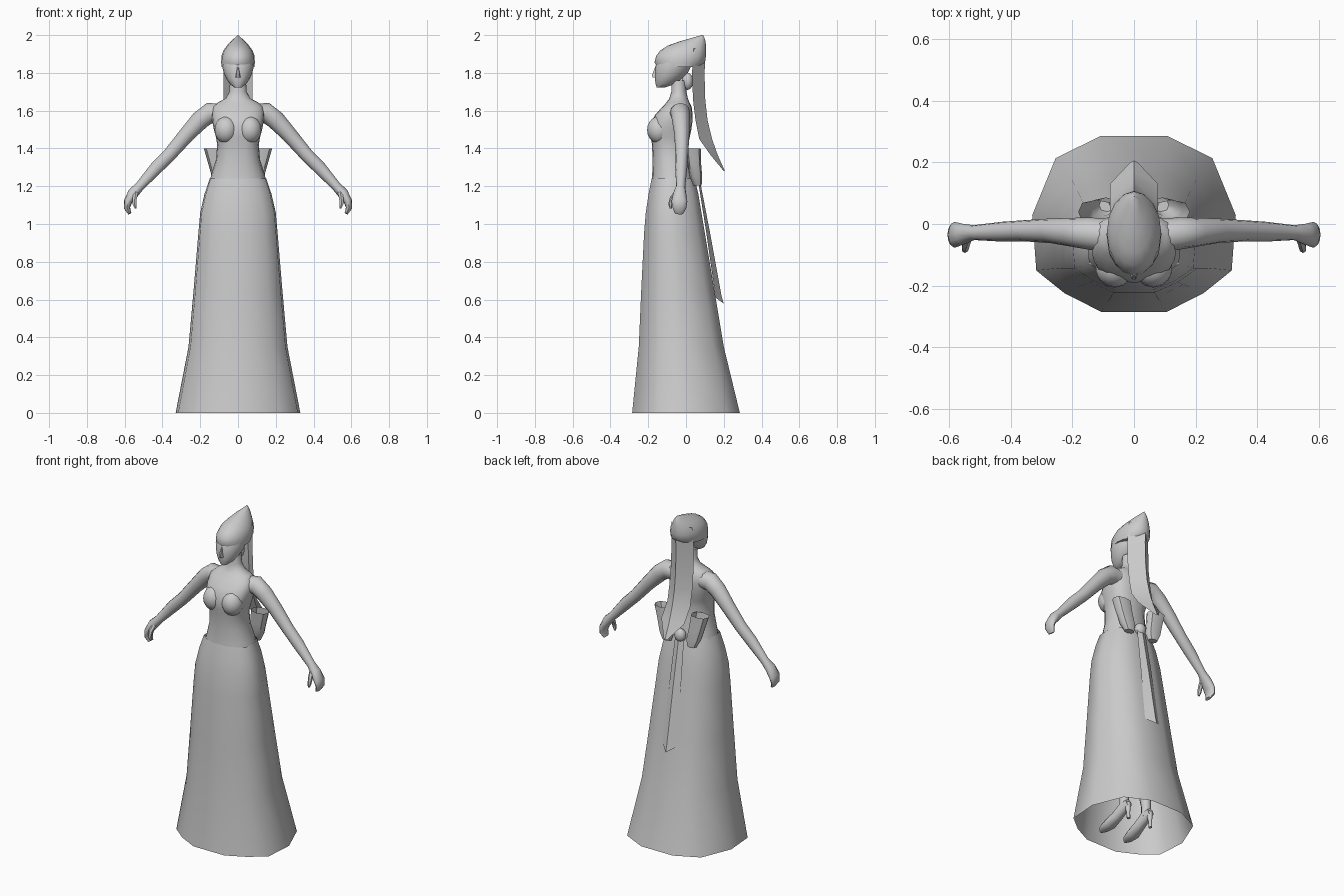
import bpy, bmesh, math
from mathutils import Vector

grey = bpy.data.materials.new("plain grey")
grey.diffuse_color = (0.6, 0.6, 0.6, 1)


def finish(name, bm, angle=50):
    """Turn a bmesh into a shaded object."""
    bmesh.ops.recalc_face_normals(bm, faces=bm.faces)
    mesh = bpy.data.meshes.new(name)
    bm.to_mesh(mesh)
    bm.free()
    mesh.materials.append(grey)
    ob = bpy.data.objects.new(name, mesh)
    bpy.context.collection.objects.link(ob)
    bpy.ops.object.select_all(action='DESELECT')
    ob.select_set(True)
    bpy.context.view_layer.objects.active = ob
    bpy.ops.object.shade_smooth_by_angle(angle=math.radians(angle))
    return ob


def skin(name, rings, closed=True, cap_start=True, cap_end=True, angle=50):
    """Join rings of points with quads."""
    bm = bmesh.new()
    loops = [[bm.verts.new(p) for p in r] for r in rings]
    n = len(loops[0])
    for a, b in zip(loops, loops[1:]):
        for i in range(n if closed else n - 1):
            j = (i + 1) % n
            bm.faces.new((a[i], a[j], b[j], b[i]))
    if closed and cap_start:
        bm.faces.new(loops[0])
    if closed and cap_end:
        bm.faces.new(loops[-1])
    return finish(name, bm, angle)


def level(z, rx, front, back, n=16, power=2.0, cx=0):
    """Horizontal rounded ring reaching from y=front to y=back."""
    cy, ry = (front + back) / 2, (back - front) / 2
    pts = []
    for i in range(n):
        a = 2 * math.pi * i / n
        c, s = math.cos(a), math.sin(a)
        x = math.copysign(abs(c) ** (2 / power), c)
        y = math.copysign(abs(s) ** (2 / power), s)
        pts.append((cx + rx * x, cy + ry * y, z))
    return pts


def tube(name, path, axis, n=10):
    """Tube along (x, y, z, radius along axis, other radius)."""
    pts = [Vector(p[:3]) for p in path]
    rings = []
    for i, p in enumerate(path):
        t = (pts[min(i + 1, len(pts) - 1)] - pts[max(i - 1, 0)]).normalized()
        side = Vector(axis)
        side = (side - t * side.dot(t)).normalized()
        up = t.cross(side)
        rings.append([pts[i] + side * p[3] * math.cos(2 * math.pi * k / n)
                      + up * p[4] * math.sin(2 * math.pi * k / n) for k in range(n)])
    return skin(name, rings)


def ball(name, loc, size):
    bm = bmesh.new()
    bmesh.ops.create_uvsphere(bm, u_segments=14, v_segments=10, radius=1)
    for v in bm.verts:
        v.co = Vector([v.co[i] * size[i] + loc[i] for i in range(3)])
    return finish(name, bm)


# twelve-sided skirt, open at the hem
hem = [(.33, .10), (.77, .75), (1, .10), (.96, -.53), (.68, -.79), (.32, -1)]
hem[0] = (.33, 1)
outline = hem + [(-x, y) for x, y in reversed(hem)]
skirt_levels = [(0, .33, -.285, .285), (.35, .262, -.25, .20), (.65, .235, -.237, .15),
                (.95, .21, -.222, .10), (1.06, .20, -.213, .082),
                (1.16, .177, -.198, .065), (1.24, .15, -.182, .045)]
skin("skirt", [[(x * rx, (f + b) / 2 + y * (b - f) / 2, z) for x, y in outline]
               for z, rx, f, b in skirt_levels], cap_start=False, cap_end=False)

# torso and neck
torso = [(1.18, .16, -.188, .05, 2.2), (1.26, .142, -.179, .04, 2.2),
         (1.34, .117, -.177, .02, 2.3), (1.42, .110, -.180, .012, 2.5),
         (1.46, .117, -.187, .02, 2.7), (1.50, .128, -.190, .028, 2.7),
         (1.54, .136, -.182, .034, 2.6), (1.58, .14, -.162, .035, 2.5),
         (1.62, .135, -.125, .03, 2.4), (1.645, .105, -.102, .018, 2.2),
         (1.665, .065, -.088, .010, 2), (1.70, .046, -.078, .002, 2),
         (1.76, .042, -.078, 0, 2)]
skin("torso", [level(z, rx, f, b, 20, p) for z, rx, f, b, p in torso])

# head, nose and hair bun
head = [(1.722, .018, -.155, -.115), (1.74, .042, -.161, -.06), (1.77, .063, -.165, -.02),
        (1.80, .076, -.164, .01), (1.84, .085, -.160, .03), (1.88, .084, -.14, .04)]
skin("head", [level(*h) for h in head])
skin("nose", [level(1.775, .014, -.178, -.14, 6), level(1.787, .012, -.183, -.14, 6),
              level(1.835, .005, -.164, -.14, 6)])
ball("hair_bun", (0, .008, 1.755), (.034, .03, .045))

# pointed hood, swept back to a peak
hood = [(1.83, .087, -.150, .07), (1.855, .089, -.167, .10), (1.89, .088, -.158, .106),
        (1.92, .076, -.135, .107), (1.945, .058, -.095, .106), (1.968, .037, -.03, .103),
        (1.985, .018, .03, .098), (2.0, .002, .082, .09)]
skin("hood", [level(*h) for h in hood])

# folded veil hanging from the hood: wing, spine, wing
veil = [(1.93, .07, .04, .106), (1.80, .077, .032, .098), (1.66, .077, .037, .102),
        (1.55, .078, .05, .114), (1.45, .078, .07, .138), (1.365, .078, .13, .168),
        (1.28, .012, .20, .206)]
skin("veil", [[(-w, ye, z), (0, ys, z), (w, ye, z)] for z, w, ye, ys in veil],
     closed=False, angle=30)

# sash bow with a folded tail
ball("bow_knot", (0, .055, 1.25), (.035, .03, .04))
tail = [(1.24, .03, .062, .072), (.95, .04, .108, .128), (.62, .05, .155, .188)]
rings = [[(-w, ye, z), (0, ys, z), (w, ye, z)] for z, w, ye, ys in tail]
rings.append([(-.05, .157, .61), (0, .2, .578), (.05, .157, .61)])
skin("bow_tail", rings, closed=False, angle=30)

for s, tag in ((-1, "left"), (1, "right")):
    # bow loop flaring to an open rim
    loop = [(1.205, .028, .04, .083, .085), (1.25, .046, .02, .086, .092),
            (1.32, .05, .01, .08, .108), (1.40, .056, 0, .078, .125)]
    skin(tag + "_bow_loop", [level(z, rx, f, b, 8, 2.5, s * cx) for z, rx, f, b, cx in loop],
         cap_end=False)
    # bust
    ball(tag + "_bust", (s * .063, -.143, 1.498), (.062, .063, .072))
    # arm with curled hand
    arm = [(.07, -.04, 1.585, .055, .05), (.15, -.03, 1.588, .052, .055),
           (.20, -.027, 1.55, .047, .05), (.27, -.022, 1.475, .04, .042),
           (.36, -.022, 1.37, .034, .036), (.43, -.025, 1.30, .032, .035),
           (.52, -.028, 1.20, .024, .025), (.555, -.033, 1.163, .034, .029),
           (.582, -.035, 1.12, .042, .022), (.588, -.035, 1.085, .036, .017),
           (.573, -.037, 1.055, .022, .009)]
    tube(tag + "_arm", [(s * x, *r) for x, *r in arm], (0, 1, 0), 12)
    thumb = [(.54, -.045, 1.17, .015, .015), (.547, -.073, 1.135, .014, .013),
             (.548, -.083, 1.105, .011, .011), (.542, -.08, 1.083, .006, .006)]
    tube(tag + "_thumb", [(s * x, *r) for x, *r in thumb], (0, 1, 0), 6)
    # leg and heeled shoe under the skirt
    leg = [(.085, -.08, 1.05, .075, .075), (.085, -.07, .8, .07, .07),
           (.08, -.06, .55, .05, .05), (.08, -.02, .38, .05, .05),
           (.08, .01, .15, .028, .028), (.08, .01, .08, .028, .028)]
    tube(tag + "_leg", [(s * x, *r) for x, *r in leg], (0, 1, 0))
    shoe = [(.08, .05, .10, .02, .025), (.08, .01, .09, .03, .035),
            (.082, -.05, .055, .033, .03), (.086, -.11, .028, .04, .026),
            (.088, -.16, .02, .03, .018), (.088, -.185, .014, .01, .01)]
    tube(tag + "_shoe", [(s * x, *r) for x, *r in shoe], (1, 0, 0))
    heel = [(.08, .04, .10, .02, .02), (.08, .045, .04, .011, .011), (.08, .048, 0, .01, .01)]
    tube(tag + "_heel", [(s * x, *r) for x, *r in heel], (1, 0, 0), 8)
